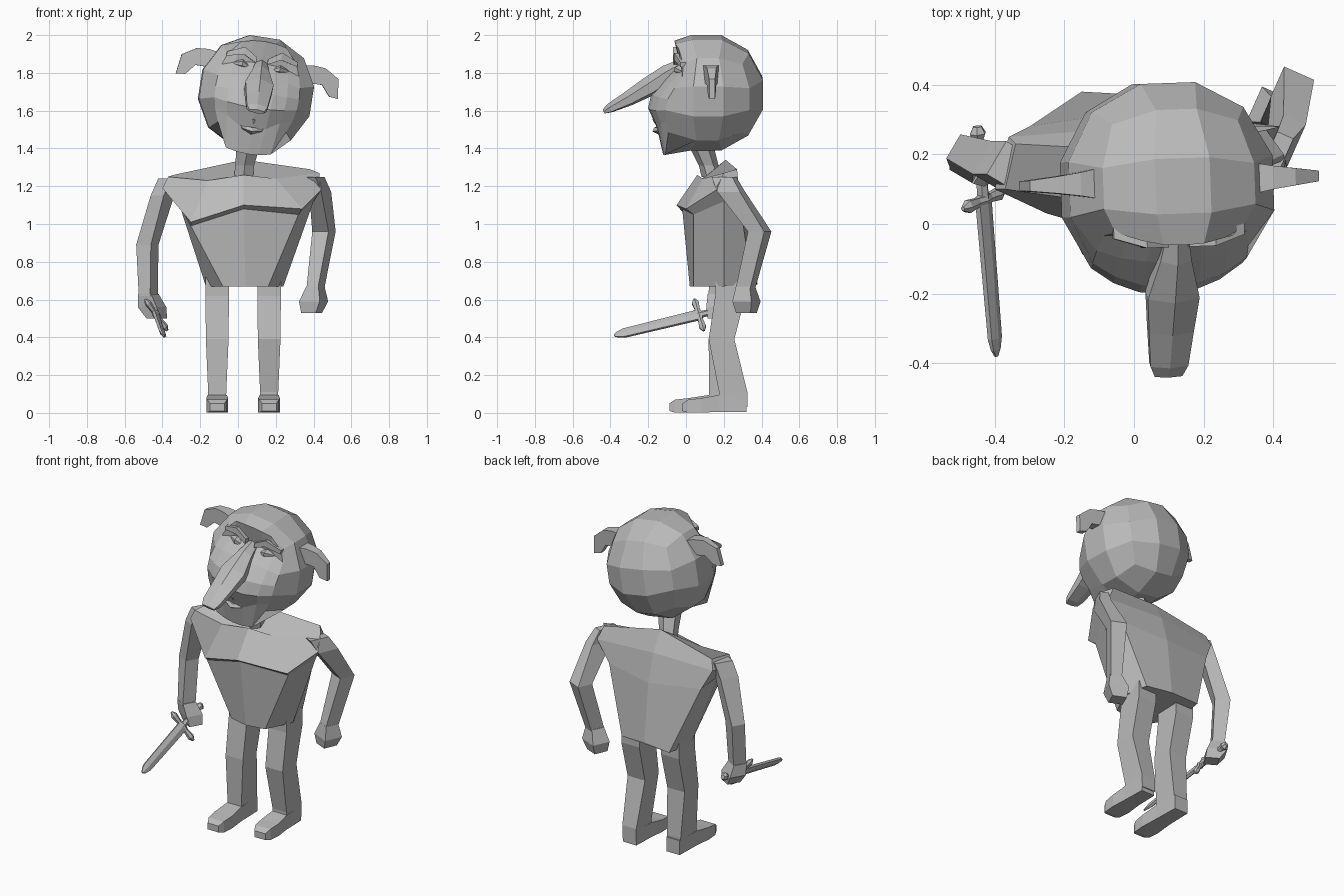
import bpy, bmesh, math
from mathutils import Matrix, Vector

if "Cube" in bpy.data.objects:
    bpy.data.objects.remove(bpy.data.objects["Cube"])

grey = bpy.data.materials.new("plain_grey")
grey.use_nodes = True
grey.diffuse_color = (0.5, 0.5, 0.5, 1)
grey.node_tree.nodes["Principled BSDF"].inputs["Base Color"].default_value = (0.5, 0.5, 0.5, 1)

# The head is tilted and turned a little
HEAD = (Matrix.Translation((0.095, 0.108, 1.695)) @ Matrix.Rotation(math.radians(2), 4, 'Z')
        @ Matrix.Rotation(math.radians(9), 4, 'Y'))


def finish(name, bm, matrix=None):
    bmesh.ops.recalc_face_normals(bm, faces=bm.faces)
    if matrix:
        bm.transform(matrix)
    me = bpy.data.meshes.new(name)
    bm.to_mesh(me)
    bm.free()
    me.materials.append(grey)
    ob = bpy.data.objects.new(name, me)
    bpy.context.collection.objects.link(ob)
    return ob


def skin(name, rings, matrix=None):
    """Join rings of points into a closed skin."""
    bm = bmesh.new()
    rows = [[bm.verts.new(p) for p in ring] for ring in rings]
    n = len(rows[0])
    for a, b in zip(rows, rows[1:]):
        for i in range(n):
            j = (i + 1) % n
            bm.faces.new((a[i], a[j], b[j], b[i]))
    bm.faces.new(rows[0])
    bm.faces.new(rows[-1])
    return finish(name, bm, matrix)


def loft(name, stations, u, v, sides=4, matrix=None):
    """Stations are centre x, y, z and half sizes along u and v."""
    u, v = Vector(u).normalized(), Vector(v).normalized()
    k = 1 / math.cos(math.pi / sides)
    angles = [math.tau * (i + 0.5) / sides for i in range(sides)]
    return skin(name, [[Vector((x, y, z)) + u * (a * k * math.cos(t)) + v * (b * k * math.sin(t))
                        for t in angles] for x, y, z, a, b in stations], matrix)


def interp(x, table):
    for (x0, y0), (x1, y1) in zip(table, table[1:]):
        if x <= x1:
            return y0 + (y1 - y0) * max(0, x - x0) / (x1 - x0)
    return table[-1][1]


X, Y, Z = (1, 0, 0), (0, 1, 0), (0, 0, 1)

# Skull: rounded cube with a finer, sculpted face
bm = bmesh.new()
bmesh.ops.create_cube(bm, size=2)
bmesh.ops.subdivide_edges(bm, edges=bm.edges[:], cuts=2, use_grid_fill=True)
front = [f for f in bm.faces if f.calc_center_median().y < -0.99]
bmesh.ops.subdivide_edges(bm, edges=list({e for f in front for e in f.edges}),
                          cuts=1, use_grid_fill=True)
depth = [(-0.24, 0.22), (-0.16, 0.26), (-0.08, 0.31), (0, 0.29), (0.08, 0.22),
         (0.15, 0.14), (0.22, 0.17)]
for vert in bm.verts:
    face = vert.co.y < -0.99
    vert.co = Vector([math.tan(c * math.pi / 4) for c in vert.co]).normalized() * 0.317
    if face:
        x, z = vert.co.x, vert.co.z
        vert.co.y = -interp(z, depth) * math.sqrt(max(0.1, 1 - (x / 0.33) ** 2))
        if z < -0.15 and abs(x) < 0.12:      # chin
            vert.co.z -= 0.105 if z < -0.2 else 0.03
        if z > 0.2 and abs(x) < 0.2:         # jutting forehead
            vert.co.z += 0.05 if abs(x) < 0.12 else 0.025
finish("head", bm, HEAD)

# Long nose
loft("nose", [(0, -0.12, 0.15, 0.03, 0.03), (0, -0.2, 0.095, 0.045, 0.05),
              (0, -0.31, 0.03, 0.075, 0.045), (0, -0.41, -0.03, 0.065, 0.035),
              (0, -0.51, -0.082, 0.055, 0.022), (0, -0.543, -0.1, 0.04, 0.01)],
     X, (0, -0.5, 0.86), 6, HEAD)

# Lips around an open mouth
bm = bmesh.new()
loops = [(0.085, 0.05, -0.25), (0.07, 0.032, -0.285), (0.045, 0.012, -0.275), (0.035, 0.008, -0.24)]
rows = [[bm.verts.new((a * math.cos(t), y + 0.03 * abs(math.cos(t)), -0.175 + b * math.sin(t)))
         for t in [math.tau * i / 8 for i in range(8)]] for a, b, y in loops]
for p, q in zip(rows, rows[1:]):
    for i in range(8):
        bm.faces.new((p[i - 1], p[i], q[i], q[i - 1]))
bm.faces.new(rows[-1])
finish("lips", bm, HEAD)

# Drooping ears, brows and eyes on both sides
ear = [(0.22, 0.18), (0.28, 0.19), (0.345, 0.185), (0.42, 0.14), (0.435, 0.035),
       (0.385, 0.04), (0.34, 0.095), (0.285, 0.095), (0.22, 0.07)]
thickness = [(0.22, 0.045), (0.3, 0.03), (0.43, 0.014)]
for side, s in (("right", -1), ("left", 1)):
    bm = bmesh.new()
    sheet = bm.faces.new([bm.verts.new((s * x, 0.015 - interp(x, thickness), z)) for x, z in ear])
    out = bmesh.ops.extrude_face_region(bm, geom=[sheet])["geom"]
    for vert in [g for g in out if isinstance(g, bmesh.types.BMVert)]:
        vert.co.y += 2 * interp(abs(vert.co.x), thickness)
    finish(side + "_ear", bm, HEAD)
    loft(side + "_brow", [(s * 0.03, -0.155, 0.17, 0.02, 0.015), (s * 0.1, -0.15, 0.21, 0.025, 0.02),
                          (s * 0.19, -0.12, 0.18, 0.025, 0.012)], Y, Z, 4, HEAD)
    loft(side + "_eye", [(s * 0.055, -0.145, 0.125, 0.008, 0.006), (s * 0.1, -0.145, 0.14, 0.03, 0.02),
                         (s * 0.155, -0.125, 0.135, 0.008, 0.006)], Y, Z, 6, HEAD)

# Neck
loft("neck", [(0.03, 0.14, 1.25, 0.05, 0.05), (0.035, 0.12, 1.31, 0.05, 0.045),
              (0.06, 0.07, 1.44, 0.065, 0.06)], X, Y, 6)

# Torso: waist, ribs, overhanging chest, shoulders
skin("torso", [
    [(-.17, .2, .67), (-.08, .05, .67), (.04, .02, .67), (.16, .04, .67),
     (.24, .2, .67), (.2, .35, .68), (.03, .37, .69), (-.15, .38, .68)],
    [(-.31, .13, 1.1), (-.25, .05, .99), (.03, -.02, 1.08), (.32, .04, 1.05),
     (.4, .2, 1.12), (.33, .29, 1.08), (.03, .33, 1.05), (-.3, .28, 1.08)],
    [(-.4, .1, 1.19), (-.25, .03, 1.01), (.03, -.05, 1.1), (.34, 0, 1.08),
     (.44, .16, 1.18), (.42, .28, 1.2), (.03, .28, 1.22), (-.36, .25, 1.2)],
    [(-.37, .1, 1.25), (-.16, .07, 1.23), (.03, .06, 1.26), (.2, .09, 1.24),
     (.43, .2, 1.27), (.38, .27, 1.29), (.03, .21, 1.34), (-.34, .23, 1.26)]])

# Arms with fists, each turned a little outwards
LU, LV = (0.9, -0.4, 0), (0.4, 0.9, 0)
RU, RV = (0.85, -0.5, 0), (0.5, 0.85, 0)
loft("left_arm", [(.41, .2, 1.25, .025, .06), (.435, .24, 1.17, .035, .065), (.455, .39, .96, .047, .047),
                  (.41, .315, .66, .033, .042)], LU, LV)
loft("left_fist", [(.41, .315, .67, .035, .04), (.4, .32, .59, .06, .055),
                   (.39, .32, .53, .042, .042)], LU, LV)
loft("right_arm", [(-.36, .17, 1.24, .04, .055), (-.4, .17, 1.15, .04, .055),
                   (-.48, .2, .89, .045, .04), (-.475, .17, .62, .035, .04)], RU, RV)
loft("right_fist", [(-.475, .17, .63, .04, .04), (-.455, .18, .56, .058, .05),
                    (-.43, .17, .5, .04, .04)], RU, RV)

# Legs and feet: the right foot stands a little further forward
for side, x, ankle, half, heel, toe in (("right", -0.11, 0.2, 0.078, 0.285, -0.088),
                                        ("left", 0.165, 0.25, 0.075, 0.32, -0.02)):
    loft(side + "_leg", [(x, .235, .72, .062, .08), (x, .235, .62, .062, .08), (x, .188, .39, .06, .068),
                         (x, ankle, .11, .048, half), (x, ankle, .03, .046, half)], X, Y)
    loft(side + "_foot", [(x, heel, .05, .046, .045), (x, ankle - half, .05, .05, .045),
                          (x, toe + .1, .04, .058, .038), (x, toe + .03, .036, .052, .034),
                          (x, toe, .03, .038, .02)], X, Z)

# Sword: blade, guard, grip and pommel share one line
pommel, tip = Vector((-0.45, 0.28, 0.57)), Vector((-0.395, -0.38, 0.41))
along = (tip - pommel).normalized()
across = Vector((0.12, 0.05, -0.17))
across = (across - along * across.dot(along)).normalized()
flat = along.cross(across)


def on_sword(t, a, b):
    return (*pommel.lerp(tip, t), a, b)


loft("sword_blade", [on_sword(.3, .03, .014), on_sword(.92, .026, .012),
                     on_sword(.97, .018, .008), on_sword(1, .006, .004)], across, flat, 6)
loft("sword_grip", [on_sword(0, .012, .012), on_sword(.03, .022, .022), on_sword(.06, .014, .014),
                    on_sword(.33, .016, .016)], across, flat, 6)
mid = pommel.lerp(tip, 0.32)
loft("sword_guard", [(*(mid + across * d), r, r * 0.9) for d, r in
                     ((-.105, .006), (-.08, .018), (-.03, .013), (0, .02),
                      (.03, .013), (.08, .018), (.105, .006))], along, flat, 6)
